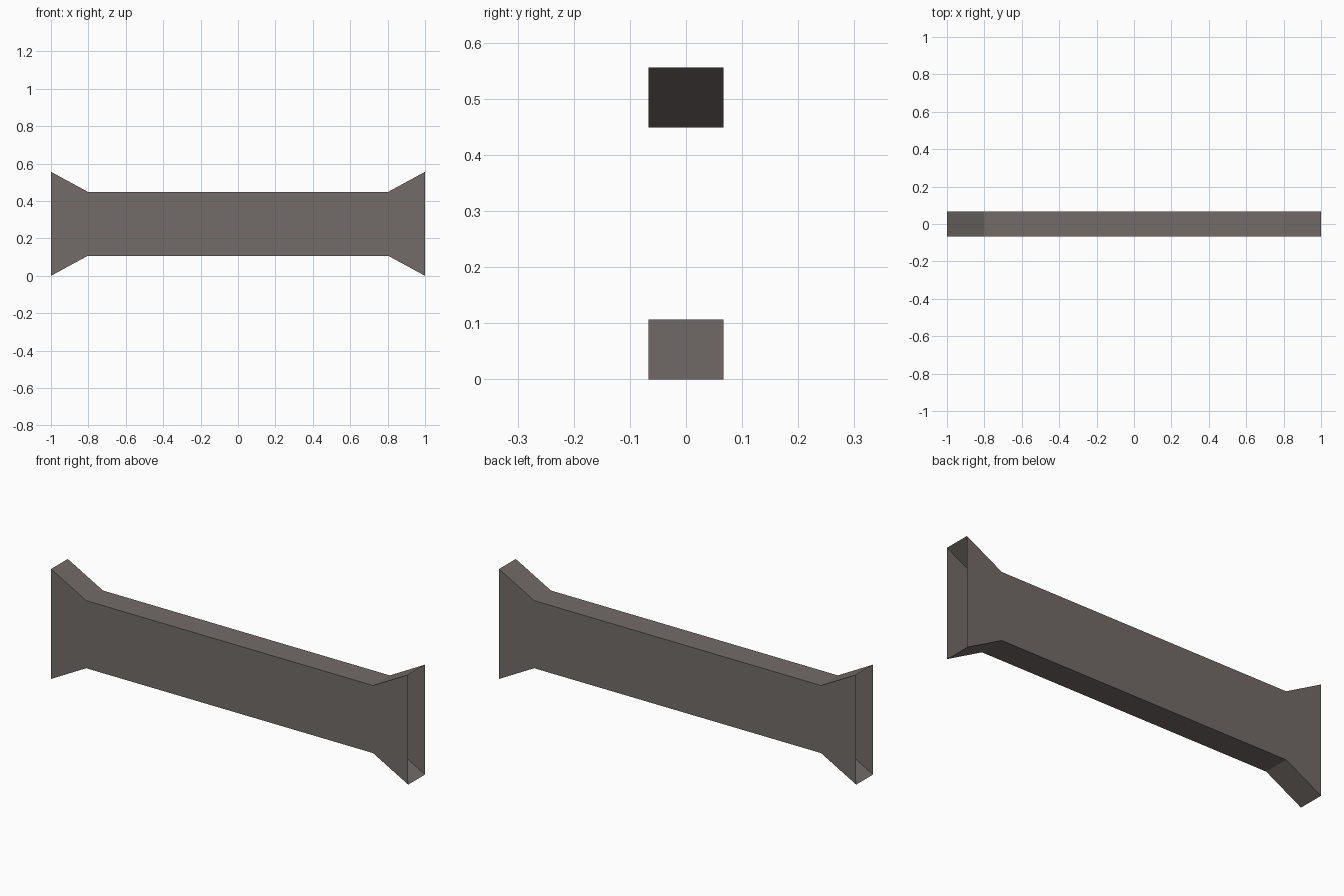
import bpy, bmesh

if "Cube" in bpy.data.objects:
    bpy.data.objects.remove(bpy.data.objects["Cube"])

# Main sizes
HALF_LEN, NECK_X = 1.0, 0.803
HALF_DEPTH = 0.067
HEIGHT, FLARE = 0.556, 0.107

# Single flat grey-brown colour
mat = bpy.data.materials.new("warm_grey")
mat.diffuse_color = (0.17, 0.15, 0.14, 1.0)
mat.use_nodes = True
mat.node_tree.nodes["Principled BSDF"].inputs["Base Color"].default_value = mat.diffuse_color

# Cross-section rings along x: wide mouths at both ends, narrow in the middle
stations = [(-HALF_LEN, 0.0), (-NECK_X, FLARE), (NECK_X, FLARE), (HALF_LEN, 0.0)]

bm = bmesh.new()
rings = []
for x, inset in stations:
    lo, hi = inset, HEIGHT - inset
    corners = [(-HALF_DEPTH, lo), (HALF_DEPTH, lo), (HALF_DEPTH, hi), (-HALF_DEPTH, hi)]
    rings.append([bm.verts.new((x, y, z)) for y, z in corners])

# Walls between rings; the ends stay open so the duct is hollow
for a, b in zip(rings, rings[1:]):
    for i in range(4):
        j = (i + 1) % 4
        bm.faces.new((a[i], a[j], b[j], b[i]))

# Point every wall outwards from the duct's centre line
bm.normal_update()
for f in bm.faces:
    c = f.calc_center_median()
    if f.normal.y * c.y + f.normal.z * (c.z - HEIGHT / 2) < 0:
        f.normal_flip()

mesh = bpy.data.meshes.new("flared_duct")
bm.to_mesh(mesh)
bm.free()
mesh.materials.append(mat)
duct = bpy.data.objects.new("flared_duct", mesh)
bpy.context.collection.objects.link(duct)
